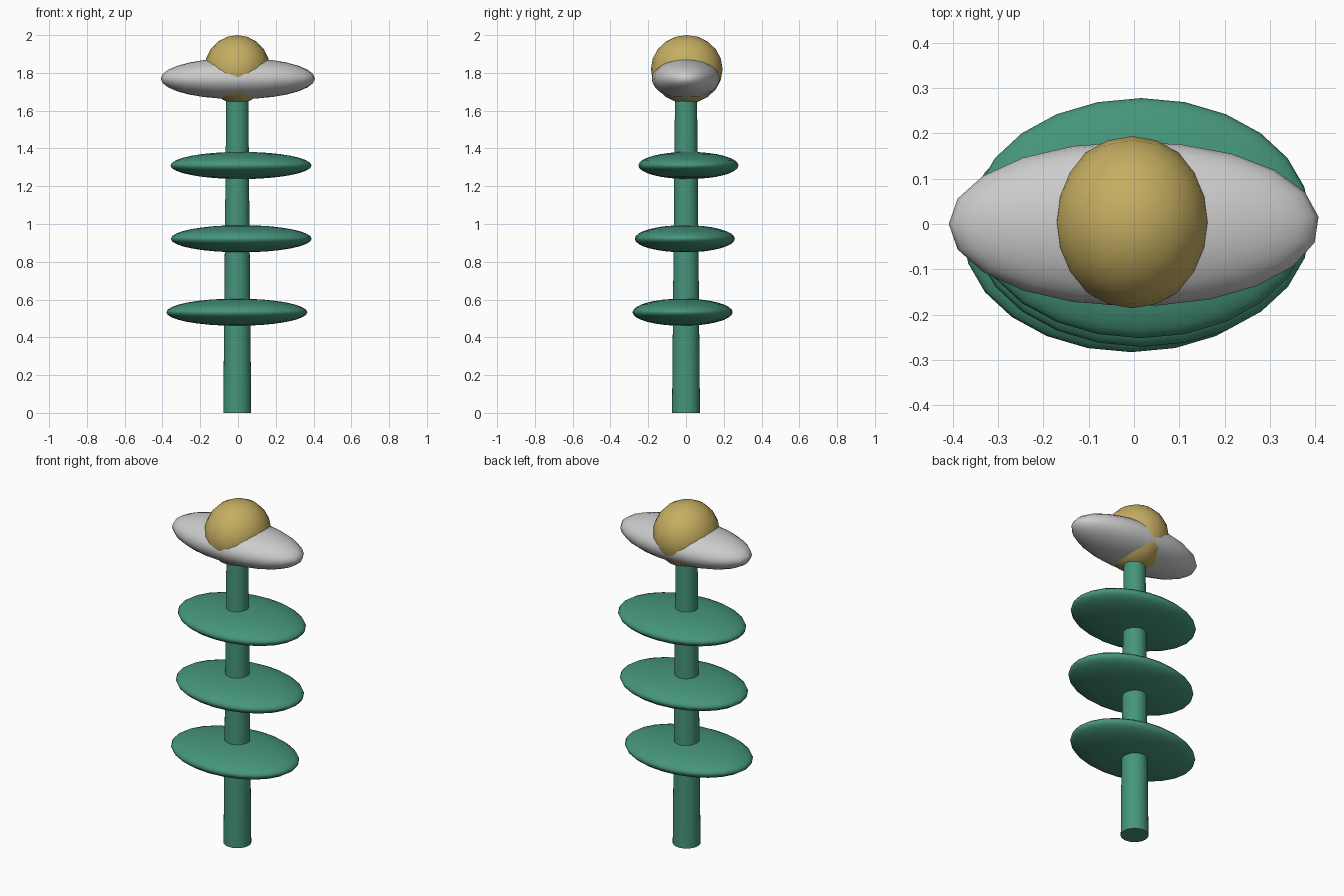
import bpy
from math import radians

if "Cube" in bpy.data.objects:
    bpy.data.objects.remove(bpy.data.objects["Cube"])


def material(name, color):
    m = bpy.data.materials.new(name)
    m.diffuse_color = color
    m.use_nodes = True
    m.node_tree.nodes["Principled BSDF"].inputs["Base Color"].default_value = m.diffuse_color
    return m


green = material("green", (0.06, 0.30, 0.20, 1))
gold = material("gold", (0.56, 0.42, 0.12, 1))


def finish(name, mat, angle):
    ob = bpy.context.object
    ob.name = name
    if mat:
        ob.data.materials.append(mat)
    bpy.ops.object.shade_smooth_by_angle(angle=radians(angle))
    return ob


def ellipsoid(name, center, radii, mat=None, segments=24, rings=16, spin=0.0):
    # the sphere is spun first, then stretched, so copies stay aligned
    bpy.ops.mesh.primitive_uv_sphere_add(segments=segments, ring_count=rings, radius=1,
                                         rotation=(0, 0, radians(spin)))
    bpy.ops.object.transform_apply(location=False, rotation=True, scale=False)
    ob = finish(name, mat, 60)
    ob.scale = radii
    ob.location = center
    return ob


# Tapered stem
bpy.ops.mesh.primitive_cone_add(vertices=32, radius1=0.074, radius2=0.058,
                                depth=1.72, location=(-0.004, 0, 0.86))
finish("stem", green, 40)

# Three stacked oval leaves
for i, c in enumerate([(-0.006, -0.018, 0.533), (0.017, -0.006, 0.922), (0.016, 0.013, 1.31)]):
    ellipsoid(f"leaf_{i + 1}", c, (0.373, 0.265, 0.072), green)

# Nearly coincident petals, spun a little so their facets interleave
for i, (dx, spin) in enumerate([(-0.012, 0), (0.012, 5), (0, 10)]):
    ellipsoid(f"petal_{i + 1}", (dx, 0, 1.77), (0.397, 0.181, 0.108),
              segments=20, rings=14, spin=spin)

# Flower centre
ellipsoid("flower_centre", (-0.004, 0.004, 1.819), (0.174, 0.19, 0.181), gold,
          segments=20, rings=10)
